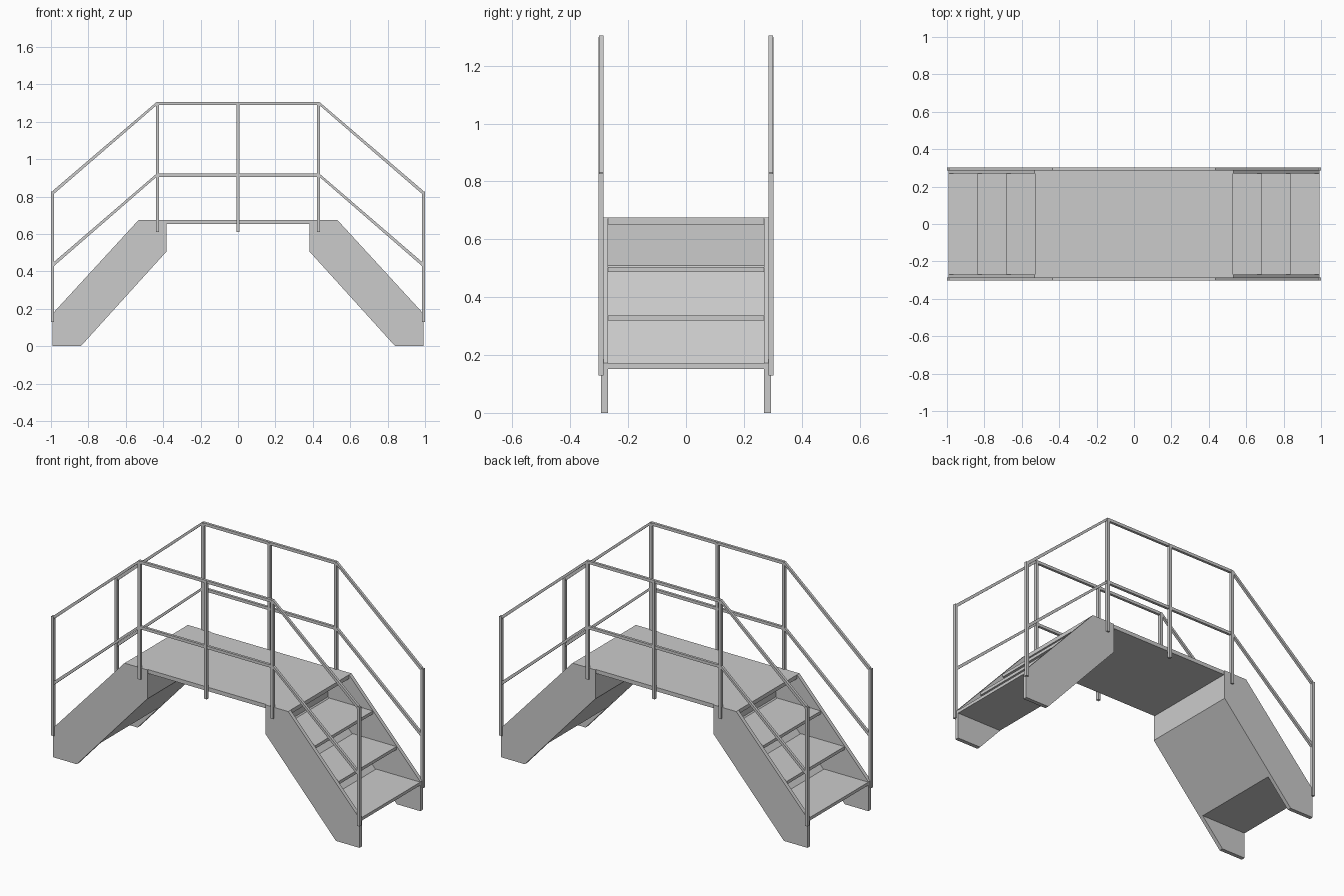
import bpy, bmesh

if "Cube" in bpy.data.objects:
    bpy.data.objects.remove(bpy.data.objects["Cube"])


def prism(name, pts, y0, y1):
    """Extrude an x-z outline from y0 to y1."""
    bm = bmesh.new()
    face = bm.faces.new([bm.verts.new((x, y0, z)) for x, z in pts])
    ext = bmesh.ops.extrude_face_region(bm, geom=[face])
    moved = [v for v in ext["geom"] if isinstance(v, bmesh.types.BMVert)]
    bmesh.ops.translate(bm, verts=moved, vec=(0, y1 - y0, 0))
    bmesh.ops.recalc_face_normals(bm, faces=bm.faces[:])
    mesh = bpy.data.meshes.new(name)
    bm.to_mesh(mesh)
    bm.free()
    obj = bpy.data.objects.new(name, mesh)
    bpy.context.collection.objects.link(obj)
    return obj


def mirrored(obj, x=False, y=False):
    mod = obj.modifiers.new("mirror", "MIRROR")
    mod.use_axis = (x, y, False)
    mod.use_clip = False
    mod.use_mirror_merge = False
    return obj


def box(name, x0, x1, z0, z1, y0, y1):
    return prism(name, [(x0, z0), (x1, z0), (x1, z1), (x0, z1)], y0, y1)


INNER, OUTER = 0.27, 0.293   # stringer faces
RAIL_IN, RAIL_OUT = 0.285, 0.302

# Top platform
box("platform_deck", -0.53, 0.53, 0.652, 0.675, -0.287, 0.287)

# Side stringers, one per corner
mirrored(prism("stair_stringer",
               [(0.84, 0), (0.993, 0), (0.993, 0.172), (0.531, 0.675),
                (0.383, 0.675), (0.383, 0.505)], INNER, OUTER), x=True, y=True)

# Sloped plate closing the underside of each stair
mirrored(prism("stair_back_plate",
               [(0.383, 0.655), (0.383, 0.505), (0.703, 0.152), (0.717, 0.152),
                (0.393, 0.509), (0.393, 0.655)], -INNER, INNER), x=True)

# Treads running back to the plate
for i, (front, top) in enumerate([(0.993, 0.17), (0.838, 0.337), (0.685, 0.505)]):
    back = 0.387 + (0.505 - top + 0.018) * 0.905
    mirrored(box(f"stair_tread_{i + 1}", back, front, top - 0.018, top,
                 -INNER, INNER), x=True)

# Handrail posts
W = 0.0085
for name, x, z0, z1 in [("end_post", 0.9915, 0.13, 0.828),
                        ("corner_post", 0.43, 0.61, 1.30),
                        ("middle_post", 0.0, 0.61, 1.30)]:
    mirrored(box(name, x - W, x + W, z0, z1, RAIL_IN, RAIL_OUT), x=x > 0, y=True)

# Handrails: level over the platform, sloping down both stairs
for name, high, low in [("top_rail", 1.297, 0.82), ("middle_rail", 0.914, 0.434)]:
    line = [(-0.99, low, 0.011), (-0.435, high, W), (0.435, high, W), (0.99, low, 0.011)]
    upper = [(x, z + t) for x, z, t in line]
    lower = [(x, z - t) for x, z, t in reversed(line)]
    mirrored(prism(name, upper + lower, RAIL_IN + 0.001, RAIL_OUT - 0.001), y=True)
